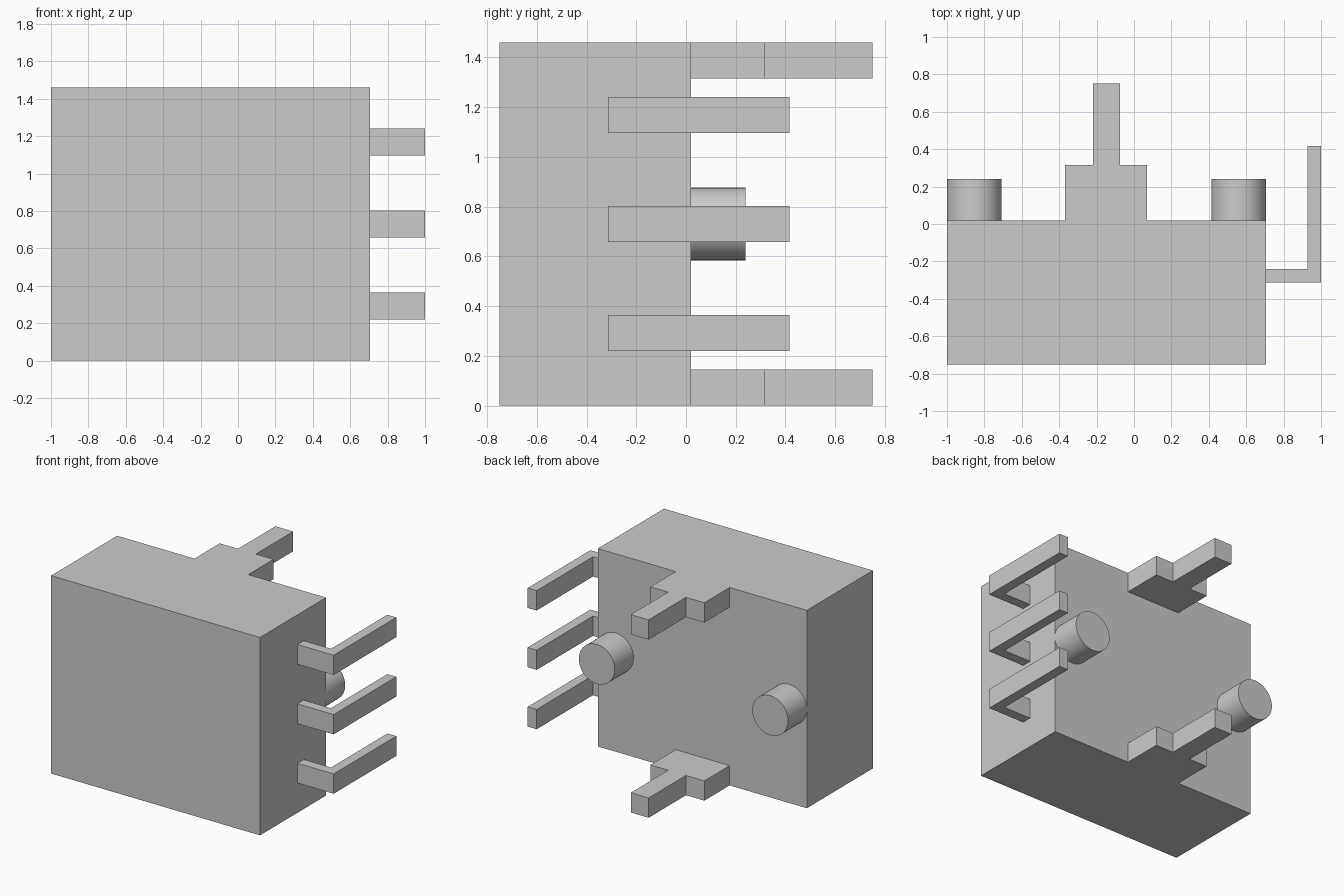
import bpy
import bmesh
import math

cube = bpy.data.objects.get("Cube")
if cube:
    bpy.data.objects.remove(cube, do_unlink=True)

grey = bpy.data.materials.new("light grey")
grey.use_nodes = True
colour = (0.6, 0.6, 0.6, 1)
grey.diffuse_color = colour
grey.node_tree.nodes["Principled BSDF"].inputs["Base Color"].default_value = colour

HEIGHT = 1.46
THICK = 0.146   # height of tabs and pins
BACK = 0.02     # rear face of the body
SIDE = 0.705    # left face of the body


def extrude_plan(name, outline, bottom, height):
    """Raise a plan outline (x, y) into a solid prism."""
    bm = bmesh.new()
    base = bm.faces.new([bm.verts.new((x, y, bottom)) for x, y in outline])
    raised = bmesh.ops.extrude_face_region(bm, geom=[base])["geom"]
    top = [v for v in raised if isinstance(v, bmesh.types.BMVert)]
    bmesh.ops.translate(bm, verts=top, vec=(0, 0, height))
    bmesh.ops.recalc_face_normals(bm, faces=bm.faces)
    mesh = bpy.data.meshes.new(name)
    bm.to_mesh(mesh)
    bm.free()
    mesh.materials.append(grey)
    obj = bpy.data.objects.new(name, mesh)
    bpy.context.collection.objects.link(obj)
    return obj


# Block body
extrude_plan("body", [(-1, -0.75), (SIDE, -0.75), (SIDE, BACK), (-1, BACK)], 0, HEIGHT)

# Stepped tabs on the rear, flush with the bottom and top
tab = [(-0.37, BACK), (0.07, BACK), (0.07, 0.315), (-0.075, 0.315),
       (-0.075, 0.75), (-0.22, 0.75), (-0.22, 0.315), (-0.37, 0.315)]
for name, bottom in (("lower_tab", 0), ("upper_tab", HEIGHT - THICK)):
    extrude_plan(name, tab, bottom, THICK)

# Three L-shaped pins on the left side
pin = [(SIDE, -0.313), (1, -0.313), (1, 0.417), (0.927, 0.417),
       (0.927, -0.24), (SIDE, -0.24)]
for name, offset in (("lower_pin", -1), ("middle_pin", 0), ("upper_pin", 1)):
    extrude_plan(name, pin, HEIGHT / 2 + offset * 0.438 - THICK / 2, THICK)

# Round locating pegs on the rear
for name, x in (("right_peg", -0.855), ("left_peg", 0.56)):
    bpy.ops.mesh.primitive_cylinder_add(
        vertices=64, radius=0.146, depth=0.22,
        location=(x, BACK + 0.11, HEIGHT / 2), rotation=(math.pi / 2, 0, 0))
    peg = bpy.context.object
    peg.name = name
    peg.data.materials.append(grey)
    bpy.ops.object.shade_smooth_by_angle()
